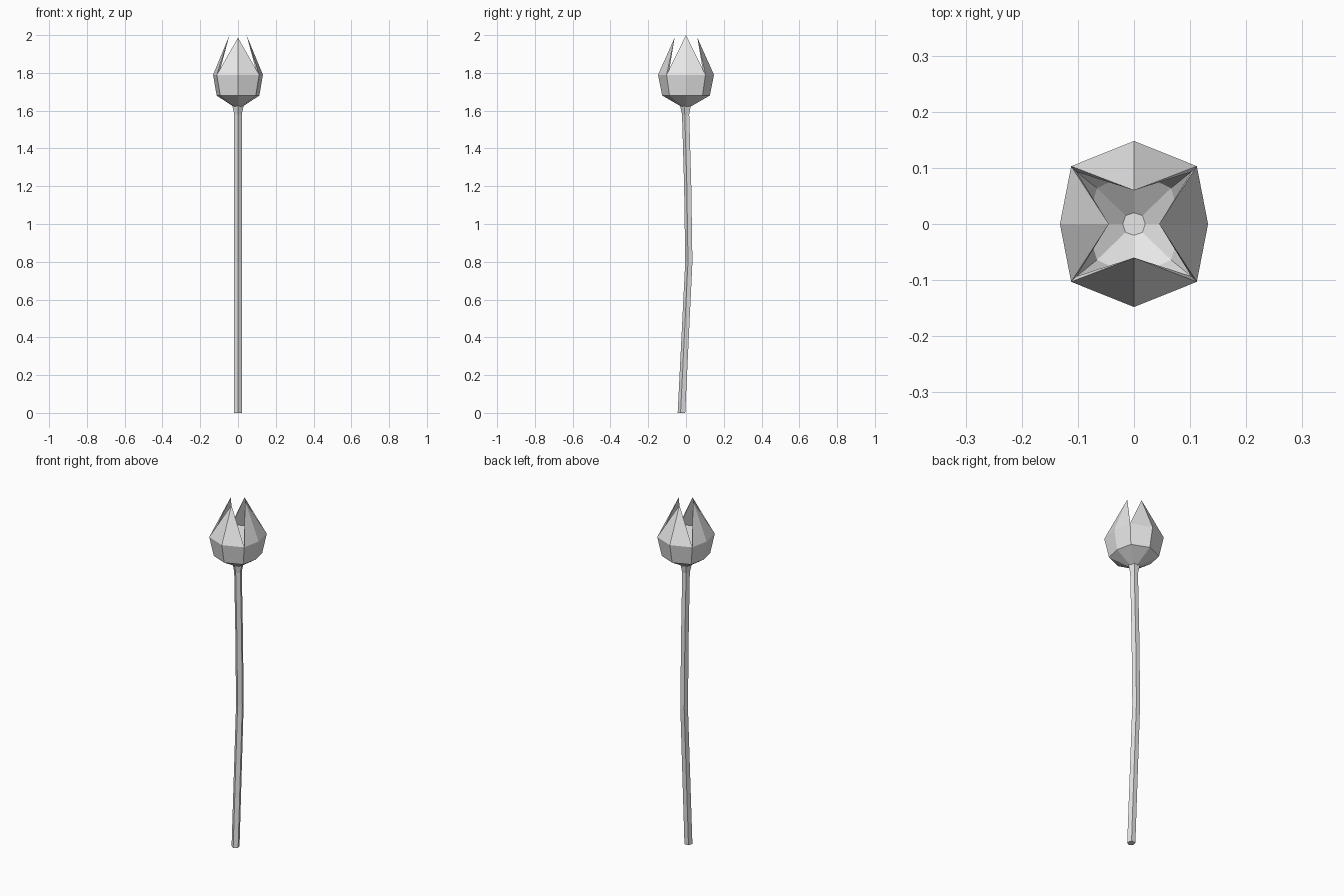
import bpy, bmesh, math

if "Cube" in bpy.data.objects:
    bpy.data.objects.remove(bpy.data.objects["Cube"])

grey = bpy.data.materials.new("light grey")
grey.diffuse_color = (0.8, 0.8, 0.8, 1)
grey.use_nodes = True
grey.node_tree.nodes["Principled BSDF"].inputs["Base Color"].default_value = grey.diffuse_color


def finish(bm, name):
    bmesh.ops.recalc_face_normals(bm, faces=bm.faces)
    mesh = bpy.data.meshes.new(name)
    bm.to_mesh(mesh)
    bm.free()
    mesh.materials.append(grey)
    obj = bpy.data.objects.new(name, mesh)
    bpy.context.collection.objects.link(obj)


def ring(bm, mid_x, mid_y, corner_x, corner_y, z):
    """Eight points: petal middles on the axes, shared petal corners between."""
    pts = []
    for i in range(8):
        c, s = round(math.cos(i * math.pi / 4), 3), round(math.sin(i * math.pi / 4), 3)
        if i % 2:
            p = (math.copysign(corner_x, c), math.copysign(corner_y, s), z)
        else:
            p = (c * mid_x, s * mid_y, z)
        pts.append(bm.verts.new(p))
    return pts


def bridge(bm, a, b):
    n = len(a)
    for i in range(n):
        j = (i + 1) % n
        bm.faces.new((a[i], a[j], b[j], b[i]))


# Stem: five-sided tube, gently bent, flared under the flower
bm = bmesh.new()
path = [(0, -0.022, 0.022), (0.8, 0.017, 0.021), (1.2, 0.011, 0.021),
        (1.58, 0.0, 0.021), (1.63, 0.0, 0.032)]
rings = []
for z, y, r in path:
    rings.append([bm.verts.new((r * math.cos(a), y + r * math.sin(a), z))
                  for a in (math.tau * k / 5 - math.pi / 2 for k in range(5))])
for a, b in zip(rings, rings[1:]):
    bridge(bm, a, b)
bm.faces.new(rings[0])
bm.faces.new(rings[-1])
finish(bm, "stem")

# Flower: cup with outer and inner walls, ending in four pointed petals
bm = bmesh.new()
outer = [ring(bm, 0.025, 0.025, 0.018, 0.018, 1.622),
         ring(bm, 0.113, 0.126, 0.094, 0.087, 1.68),
         ring(bm, 0.132, 0.148, 0.112, 0.103, 1.79)]
inner = [ring(bm, 0.02, 0.02, 0.015, 0.015, 1.645),
         ring(bm, 0.085, 0.095, 0.066, 0.064, 1.695),
         ring(bm, 0.118, 0.134, 0.102, 0.093, 1.79)]
tips = [bm.verts.new(p) for p in ((0.045, 0, 2.0), (0, 0.06, 1.987),
                                  (-0.045, 0, 2.0), (0, -0.06, 1.987))]
for wall in (outer, inner):
    for a, b in zip(wall, wall[1:]):
        bridge(bm, a, b)
    bm.faces.new(wall[0])
    for k, tip in enumerate(tips):
        left, mid, right = (wall[2][(2 * k + d) % 8] for d in (-1, 0, 1))
        bm.faces.new((left, mid, tip))
        bm.faces.new((mid, right, tip))
# Petal edges join the two walls
for k, tip in enumerate(tips):
    for d in (-1, 1):
        i = (2 * k + d) % 8
        bm.faces.new((outer[2][i], inner[2][i], tip))
finish(bm, "flower")
